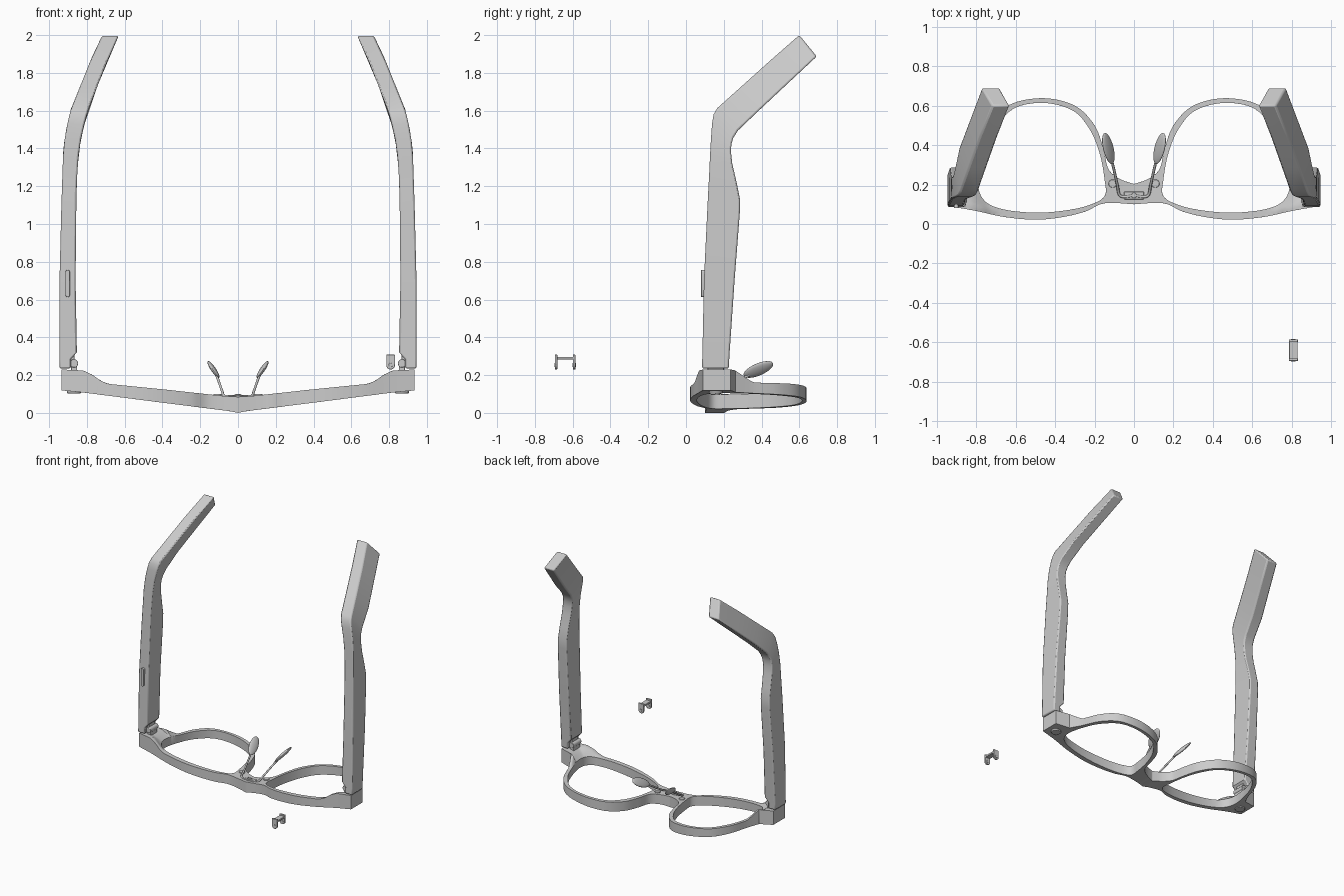
import bpy, bmesh, math
from mathutils import Vector, Matrix

if "Cube" in bpy.data.objects:
    bpy.data.objects.remove(bpy.data.objects["Cube"])

def finish(name, bm, mirror=False, bevel=0.0, angle=35):
    bmesh.ops.recalc_face_normals(bm, faces=bm.faces)
    me = bpy.data.meshes.new(name)
    bm.to_mesh(me)
    bm.free()
    ob = bpy.data.objects.new(name, me)
    bpy.context.collection.objects.link(ob)
    bpy.ops.object.select_all(action='DESELECT')
    ob.select_set(True)
    bpy.context.view_layer.objects.active = ob
    bpy.ops.object.shade_smooth_by_angle(angle=math.radians(angle))
    if mirror:
        m = ob.modifiers.new("mirror", 'MIRROR')
        m.merge_threshold = 0.0005
    if bevel:
        b = ob.modifiers.new("bevel", 'BEVEL')
        b.width, b.segments = bevel, 2
        b.limit_method, b.angle_limit = 'ANGLE', math.radians(45)
    return ob

def lerp(table, x):
    if x <= table[0][0]:
        return table[0][1]
    for (a, u), (b, v) in zip(table, table[1:]):
        if x <= b:
            return u + (v - u) * (x - a) / (b - a)
    return table[-1][1]

def spline(pts, n=8, closed=False):
    p = [Vector(q) for q in pts]
    k = len(p)
    get = (lambda i: p[i % k]) if closed else (lambda i: p[max(0, min(k - 1, i))])
    out = []
    for i in range(k if closed else k - 1):
        a, b, c, d = get(i - 1), get(i), get(i + 1), get(i + 2)
        for j in range(n):
            t = j / n
            out.append(0.5 * (2*b + (c - a)*t + (2*a - 5*b + 4*c - d)*t*t + (3*b - a - 3*c + d)*t**3))
    return out if closed else out + [p[-1]]

def cylinder(name, centre, axis, r, depth, mirror=False, bevel=0.003):
    bm = bmesh.new()
    rot = Vector((0, 0, 1)).rotation_difference(Vector(axis)).to_matrix().to_4x4()
    bmesh.ops.create_cone(bm, cap_ends=True, segments=24, radius1=r, radius2=r, depth=depth,
                          matrix=Matrix.Translation(centre) @ rot)
    return finish(name, bm, mirror, bevel)

def box(name, lo, hi, mirror=False, bevel=0.003):
    lo, hi = Vector(lo), Vector(hi)
    bm = bmesh.new()
    bmesh.ops.create_cube(bm, size=1, matrix=Matrix.Translation((lo + hi) / 2) @ Matrix.Diagonal((*(hi - lo), 1)))
    return finish(name, bm, mirror, bevel)

# Front frame: half outline around one lens opening, mirrored at the bridge
bar = [(0, .10), (.15, .105), (.25, .062), (.38, .032), (.51, .022), (.66, .036), (.8, .066), (.935, .09)]
rim = [(.83, .262), (.79, .35), (.73, .5), (.63, .605), (.46, .638), (.3, .6), (.2, .5),
       (.155, .38), (.13, .28), (.075, .23), (0, .203)]
side = [Vector((.935, .09 + .145 * i / 6)) for i in range(1, 7)]
step = [Vector((.90, .244)), Vector((.865, .253))]
mid = [Vector((0, .203 - .103 * i / 5)) for i in range(1, 5)]
outer = spline(bar) + side + step + spline(rim) + mid
lens = spline([(.15, .14), (.24, .092), (.37, .066), (.51, .058), (.66, .074), (.755, .115), (.79, .2),
               (.765, .34), (.71, .475), (.61, .585), (.46, .614), (.31, .575), (.225, .48),
               (.175, .36), (.15, .23)], 8, True)
C = Vector((.46, .33))
polar = sorted((math.atan2(*(p - C).yx), (p - C).length) for p in lens)
polar = [(polar[-1][0] - 2*math.pi, polar[-1][1])] + polar + [(polar[0][0] + 2*math.pi, polar[0][1])]
base = [(0, .085), (.08, .09), (.4, .125), (.7, .155), (.94, .17)]
ramp = [(.69, 0), (.73, .015), (.77, .042), (.82, .062), (.94, .06)]
under = [(0, .0), (.05, .01), (.4, .054), (.82, .108), (.94, .12)]
ROWS = 5
bm = bmesh.new()
tops, bots = [], []
for p in outer:
    d = p - C
    q = C + d.normalized() * lerp(polar, math.atan2(d.y, d.x))
    tr, br = [], []
    for j in range(ROWS + 1):
        t = j / ROWS
        s = q.lerp(p, t)
        z = lerp(base, s.x) + lerp(ramp, s.x) * lerp([(0, .25), (.5, 1)], t) * lerp([(.26, 1), (.36, 0)], s.y)
        tr.append(bm.verts.new((s.x, s.y, z)))
        br.append(bm.verts.new((s.x, s.y, lerp(under, s.x))))
    tops.append(tr)
    bots.append(br)
n = len(outer)
for i in range(n):
    k = (i + 1) % n
    for j in range(ROWS):
        bm.faces.new((tops[i][j], tops[i][j+1], tops[k][j+1], tops[k][j]))
        bm.faces.new((bots[i][j], bots[k][j], bots[k][j+1], bots[i][j+1]))
    bm.faces.new((tops[i][0], tops[k][0], bots[k][0], bots[i][0]))
    if outer[i].x > 1e-5 or outer[k].x > 1e-5:
        bm.faces.new((tops[i][-1], bots[i][-1], bots[k][-1], tops[k][-1]))
finish("front_frame", bm, True, .006)

# Temples: front edge (y, z) and back edge (y, z) of each section; x follows height
sections = [(.085, .235, .227, .235), (.086, .285, .229, .285), (.087, .32, .231, .32), (.095, .7, .257, .7),
            (.113, 1.08, .285, 1.06), (.117, 1.16, .286, 1.13), (.122, 1.25, .268, 1.22),
            (.127, 1.36, .245, 1.32), (.132, 1.45, .238, 1.38), (.138, 1.53, .24, 1.42),
            (.146, 1.58, .25, 1.455), (.165, 1.613, .275, 1.495), (.29, 1.725, .385, 1.60),
            (.44, 1.86, .54, 1.745), (.6, 2.0, .692, 1.887)]
x_out = [(.23, .945), (.7, .945), (1.1, .935), (1.4, .925), (1.5, .91), (1.6, .888), (1.887, .772), (2, .718)]
x_in = [(.285, .885), (.32, .853), (.7, .86), (1.2, .855), (1.4, .842), (1.5, .822), (1.6, .795), (1.887, .682), (2, .63)]
bm = bmesh.new()
rings = [[bm.verts.new(v) for v in ((lerp(x_in, a), f, a), (lerp(x_out, a), f, a),
                                    (lerp(x_out, c), b, c), (lerp(x_in, c), b, c))] for f, a, b, c in sections]
for r, s in zip(rings, rings[1:]):
    for i in range(4):
        bm.faces.new((r[i], r[(i+1) % 4], s[(i+1) % 4], s[i]))
bm.faces.new(rings[0])
bm.faces.new(rings[-1])
finish("temples", bm, True, .009)

# Side button on one temple
bm = bmesh.new()
loop = []
for i in range(24):
    a = 2 * math.pi * i / 24
    loop.append(bm.verts.new((-.902 + .012 * math.cos(a), .08, .685 + .012 * math.sin(a) + (.06 if i < 12 else -.06))))
face = bm.faces.new(loop)
ext = bmesh.ops.extrude_face_region(bm, geom=[face])
bmesh.ops.translate(bm, vec=(0, .022, 0), verts=[v for v in ext['geom'] if isinstance(v, bmesh.types.BMVert)])
finish("temple_button", bm, False, .002)

# Hinges
cylinder("hinge_barrel", (.868, .158, .262), (0, 1, 0), .022, .1, True)
box("hinge_leaf", (.852, .115, .2), (.884, .2, .262), True)
box("hinge_arm", (.866, .12, .255), (.91, .195, .31), True)
cylinder("hinge_cap", (.868, .158, .115), (0, 0, 1), .036, .024, True)

# Nose pads with wire arms
a = Vector((.25, .88, .4)).normalized()
b = Vector((.55, -.45, .7))
b = (b - a * b.dot(a)).normalized()
c = a.cross(b)
bm = bmesh.new()
M = Matrix((a, b, c)).transposed().to_4x4()
bmesh.ops.create_uvsphere(bm, u_segments=32, v_segments=16, radius=1,
                          matrix=Matrix.Translation((.13, .383, .23)) @ M @ Matrix.Diagonal((.087, .038, .013, 1)))
finish("nose_pads", bm, True)
path = spline([(0, .145, .09), (.05, .138, .088), (.075, .15, .092), (.085, .2, .118), (.105, .29, .175), (.125, .37, .222)], 6)
bm = bmesh.new()
prev = None
for i, p in enumerate(path):
    t = (path[min(i+1, len(path)-1)] - path[max(i-1, 0)]).normalized()
    u = t.cross(Vector((0, 0, 1))).normalized()
    w = t.cross(u)
    ring = [bm.verts.new(p + .007 * (u * math.cos(k * math.pi / 4) + w * math.sin(k * math.pi / 4))) for k in range(8)]
    if prev:
        for k in range(8):
            bm.faces.new((prev[k], prev[(k+1) % 8], ring[(k+1) % 8], ring[k]))
    prev = ring
bm.faces.new(prev)
finish("nose_pad_wires", bm, True, 0, 60)
box("nose_mount", (-.05, .125, .08), (.05, .165, .092))
cylinder("mount_screw", (0, .145, .09), (0, 0, 1), .014, .02)
cylinder("bridge_screws", (.108, .205, .092), (0, 0, 1), .021, .018, True)

# Loose hinge clip lying away from the glasses
for y in (-.688, -.592):
    cylinder("clip_round", (.808, y, .253), (0, 1, 0), .023, .013, False, .002)
    box("clip_plate", (.785, y - .0065, .253), (.831, y + .0065, .308), bevel=.002)
    cylinder("clip_pin", (.808, y, .253), (0, 1, 0), .011, .018, False, .001)
box("clip_bar", (.787, -.688, .283), (.829, -.592, .297), bevel=.002)
